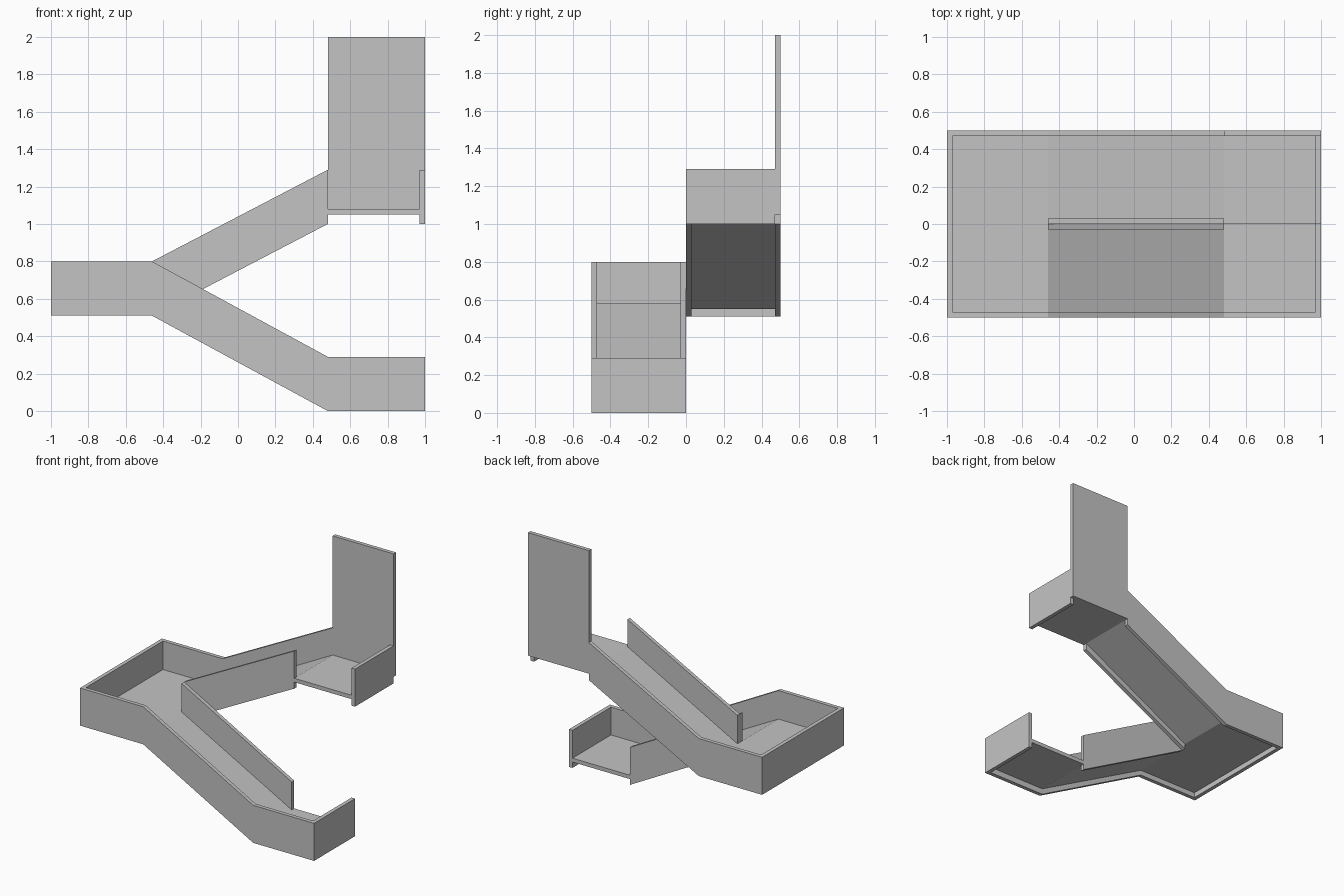
import bpy
import bmesh

cube = bpy.data.objects.get("Cube")
if cube:
    bpy.data.objects.remove(cube, do_unlink=True)

# One plain grey for the whole stair
grey = bpy.data.materials.new("concrete grey")
grey.use_nodes = True
grey.diffuse_color = (0.55, 0.55, 0.55, 1)
bsdf = next(n for n in grey.node_tree.nodes if n.type == "BSDF_PRINCIPLED")
bsdf.inputs["Base Color"].default_value = grey.diffuse_color


def ribbon(name, path, height, y0, y1):
    """Sweep a band of given height along its lower (x, z) path, from y0 to y1."""
    bm = bmesh.new()
    outline = path + [(x, z + height) for x, z in reversed(path)]
    face = bm.faces.new([bm.verts.new((x, y0, z)) for x, z in outline])
    side = bmesh.ops.extrude_face_region(bm, geom=[face])["geom"]
    verts = [v for v in side if isinstance(v, bmesh.types.BMVert)]
    bmesh.ops.translate(bm, verts=verts, vec=(0, y1 - y0, 0))
    # Split the bent caps into convex pieces
    bmesh.ops.triangulate(bm, faces=[f for f in bm.faces if len(f.verts) > 4])
    bmesh.ops.recalc_face_normals(bm, faces=bm.faces)
    mesh = bpy.data.meshes.new(name)
    bm.to_mesh(mesh)
    bm.free()
    mesh.materials.append(grey)
    obj = bpy.data.objects.new(name, mesh)
    bpy.context.scene.collection.objects.link(obj)
    return obj


# Key dimensions
END, HALF = 1.0, 0.5
T = 0.03                      # wall and slab thickness
WALL = 0.29                   # parapet height
FOOT, HEAD = -0.46, 0.48      # where the ramps bend
LOW, MID, HIGH = 0.0, 0.51, 1.0
IN = END - T
Y_IN = HALF - T

# Floors: middle landing, then each ramp with its end landing
floor_mid, floor_low, floor_high = MID + 0.04, LOW + 0.045, HIGH + 0.05
ribbon("middle_landing_floor", [(-IN, floor_mid), (FOOT, floor_mid)], T, -Y_IN, Y_IN)
ribbon("lower_ramp_floor",
       [(FOOT, floor_mid), (HEAD, floor_low), (IN, floor_low)], T, -Y_IN, 0)
ribbon("upper_ramp_floor",
       [(FOOT, floor_mid), (HEAD, floor_high), (IN, floor_high)], T, 0, Y_IN)

# Outer parapets
ribbon("front_parapet",
       [(-END, MID), (FOOT, MID), (HEAD, LOW), (END, LOW)], WALL, -HALF, -Y_IN)
ribbon("back_parapet", [(-END, MID), (FOOT, MID), (HEAD, HIGH)], WALL, Y_IN, HALF)
ribbon("middle_landing_end_wall", [(-END, MID), (-IN, MID)], WALL, -Y_IN, Y_IN)
ribbon("lower_landing_end_wall", [(IN, LOW), (END, LOW)], WALL, -Y_IN, 0)
ribbon("upper_landing_end_wall", [(IN, HIGH), (END, HIGH)], WALL, 0, Y_IN)

# Inner parapets between the two ramps
ribbon("lower_inner_parapet", [(FOOT, MID), (HEAD, LOW)], WALL, -T, 0)
ribbon("upper_inner_parapet", [(FOOT, MID), (HEAD, HIGH)], WALL, 0, T)

# Tall wall behind the upper landing
ribbon("tall_back_wall", [(HEAD, floor_high), (END, floor_high)],
       2 - floor_high, Y_IN, HALF)
